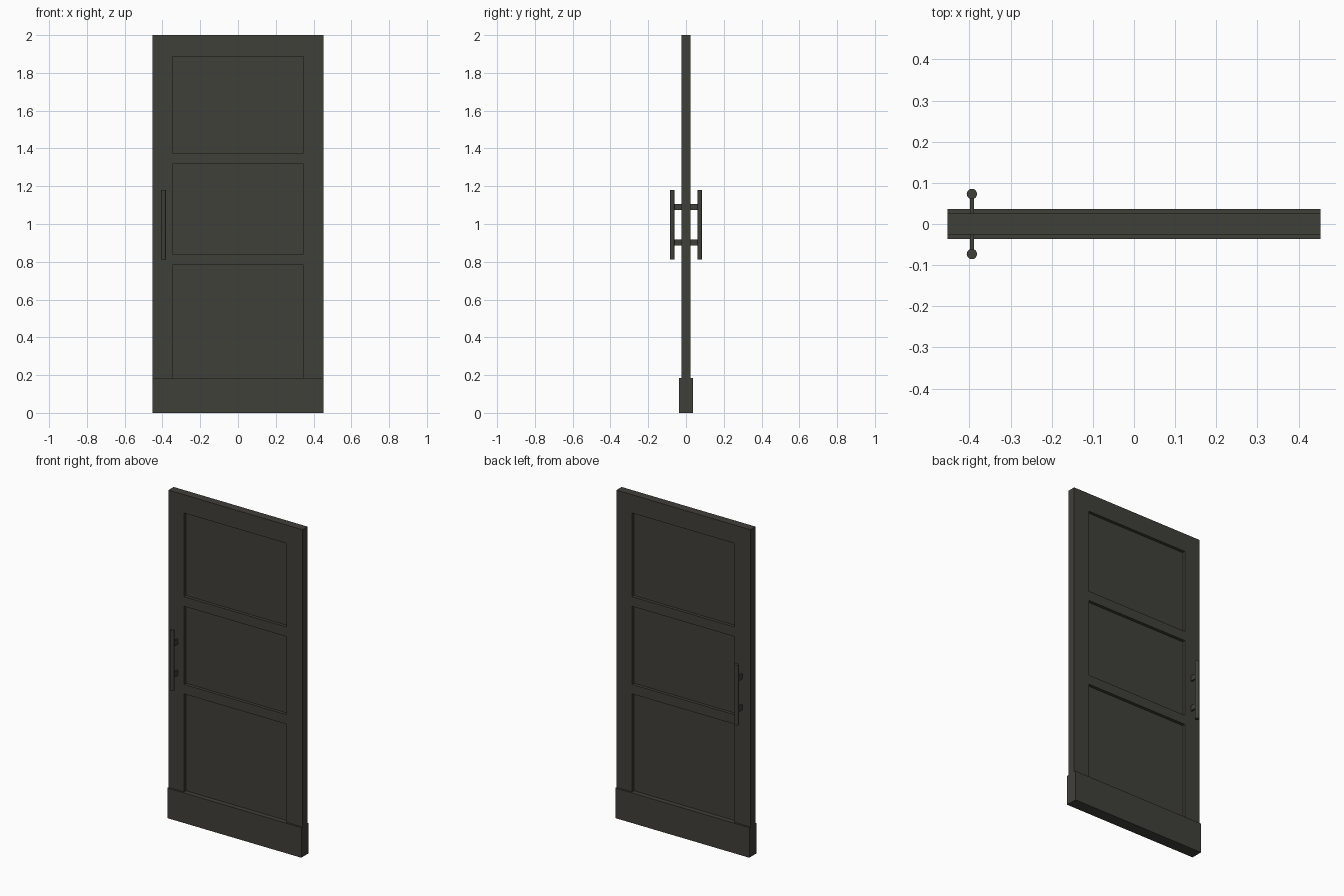
import bpy, bmesh, math

if "Cube" in bpy.data.objects:
    bpy.data.objects.remove(bpy.data.objects["Cube"])

mat = bpy.data.materials.new("dark_charcoal")
mat.diffuse_color = (0.051, 0.050, 0.042, 1)
mat.use_nodes = True
mat.node_tree.nodes["Principled BSDF"].inputs["Base Color"].default_value = mat.diffuse_color


def finish(name, bm):
    me = bpy.data.meshes.new(name)
    bm.to_mesh(me)
    bm.free()
    me.materials.append(mat)
    ob = bpy.data.objects.new(name, me)
    bpy.context.collection.objects.link(ob)
    return ob


def box(name, x, y, z):
    """Box from (min, max) ranges."""
    bm = bmesh.new()
    bmesh.ops.create_cube(bm, size=1)
    for v in bm.verts:
        v.co = [(r[0] + r[1]) / 2 + c * (r[1] - r[0]) for c, r in zip(v.co, (x, y, z))]
    return finish(name, bm)


W, T, IN = 0.453, 0.025, 0.347
panels = [(0.184, 0.783), (0.841, 1.318), (1.377, 1.888)]

# Door frame: one clean grid of cells, panel cells left open, extruded to thickness
xs = [-W, -IN, IN, W]
zs = [0.0] + [z for p in panels for z in p] + [2.0]
bm = bmesh.new()
grid = [[bm.verts.new((x, -T, z)) for x in xs] for z in zs]
for j in range(len(zs) - 1):
    for i in range(3):
        if i == 1 and j % 2 == 1:
            continue
        bm.faces.new((grid[j][i], grid[j][i + 1], grid[j + 1][i + 1], grid[j + 1][i]))
ext = bmesh.ops.extrude_face_region(bm, geom=bm.faces[:], use_keep_orig=True)
for g in ext["geom"]:
    if isinstance(g, bmesh.types.BMVert):
        g.co.y = T
bmesh.ops.recalc_face_normals(bm, faces=bm.faces)
finish("door_frame", bm)

# Recessed panels
for n, z in zip(("lower", "middle", "upper"), panels):
    box(n + "_panel", (-IN, IN), (-0.006, 0.006), z)

# Kick rail, thicker than the door
box("kick_rail", (-W, W), (-0.036, 0.036), (0, 0.184))

# Pull handles on both sides
HX, HY = -0.394, 0.073
for side, s in (("front", -1), ("back", 1)):
    bm = bmesh.new()
    bmesh.ops.create_cone(bm, cap_ends=True, segments=24, radius1=0.0125,
                          radius2=0.0125, depth=0.368)
    bmesh.ops.translate(bm, verts=bm.verts, vec=(HX, s * HY, 0.997))
    for f in bm.faces:
        f.smooth = len(f.verts) == 4
    for e in bm.edges:
        e.smooth = e.calc_face_angle(0) < math.radians(40)
    finish(side + "_handle_bar", bm)
    for n, z in (("lower", 0.901), ("upper", 1.091)):
        box(f"{side}_{n}_handle_post", (HX - 0.005, HX + 0.005),
            sorted((s * 0.02, s * HY)), (z - 0.016, z + 0.016))
